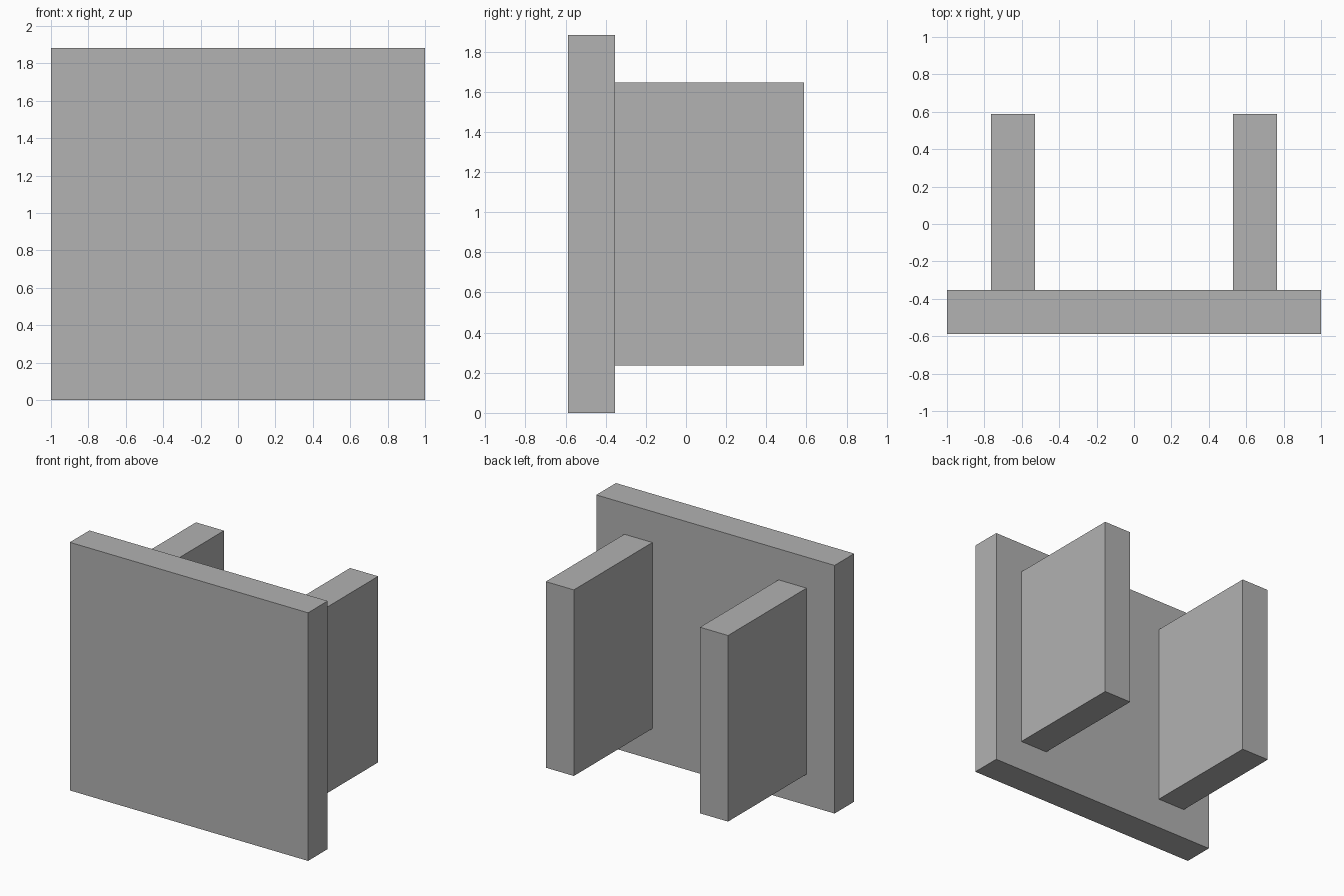
import bpy

cube = bpy.data.objects.get("Cube")
if cube:
    bpy.data.objects.remove(cube, do_unlink=True)

UNIT = 2 / 8.5  # board thickness, the module of the whole model

# Single grey material
grey = bpy.data.materials.new("grey")
grey.use_nodes = True
colour = (0.445, 0.445, 0.445, 1)
grey.diffuse_color = colour
grey.node_tree.nodes["Principled BSDF"].inputs["Base Color"].default_value = colour


def board(name, centre, size):
    """Box with centre and size given in modules."""
    bpy.ops.mesh.primitive_cube_add(size=1, location=[c * UNIT for c in centre])
    obj = bpy.context.object
    obj.name = obj.data.name = name
    obj.scale = [s * UNIT for s in size]
    bpy.ops.object.transform_apply(location=False, rotation=False, scale=True)
    obj.data.materials.append(grey)
    return obj


# Upright front panel
board("front_panel", (0, -2, 4), (8.5, 1, 8))

# Two fins standing out behind the panel
for side, sign in (("left", 1), ("right", -1)):
    board(side + "_fin", (sign * 2.75, 0.5, 4), (1, 4, 6))
